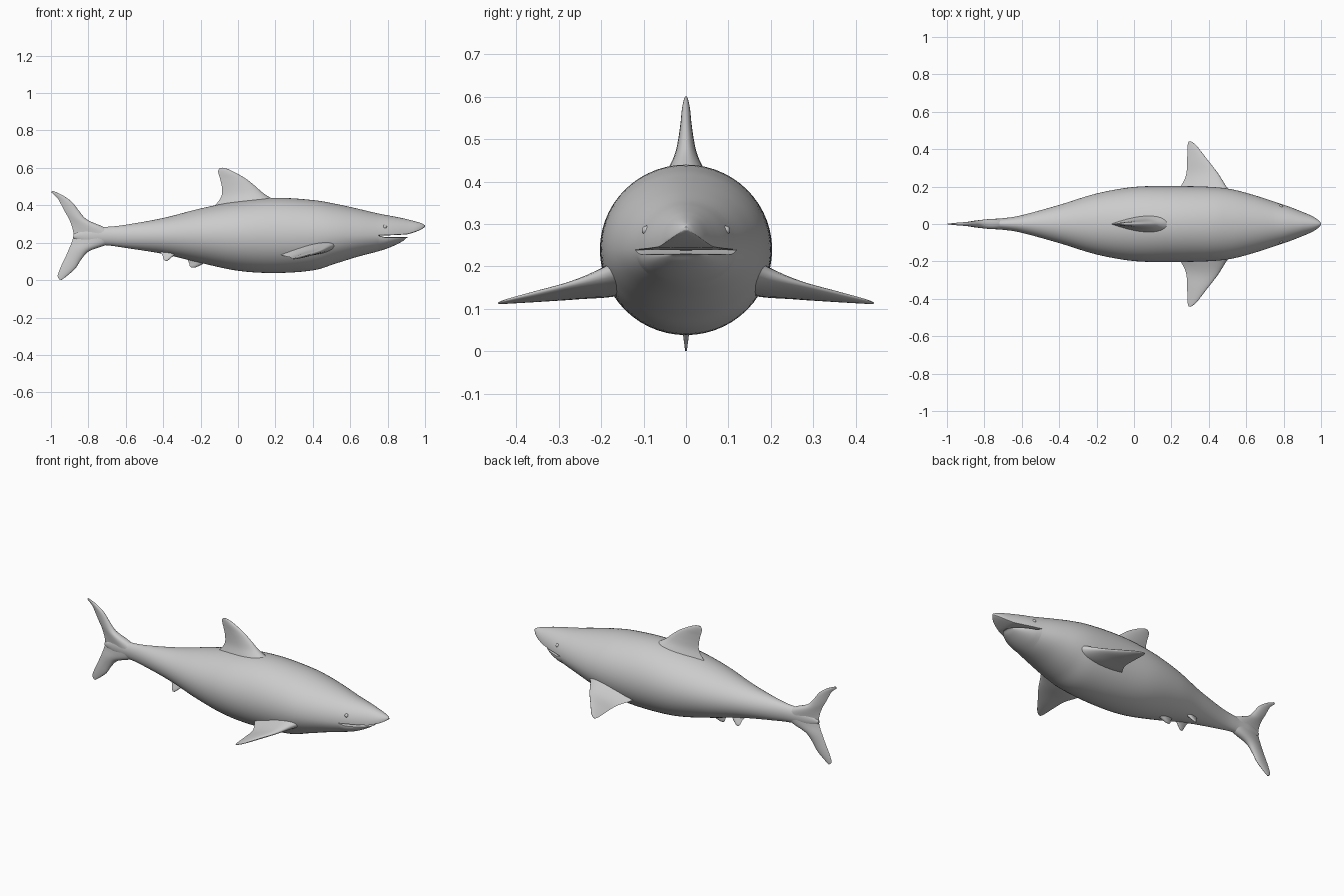
import bpy, bmesh
from math import sin, cos, pi, radians, sqrt
from mathutils import Vector


def spline(rows, steps=6):
    """Smooth (Catmull-Rom) rows of numbers that pass through every given row."""
    ext = [rows[0]] + list(rows) + [rows[-1]]
    out = []
    for i in range(1, len(ext) - 2):
        for s in range(steps):
            t = s / steps
            out.append([0.5 * (2 * b + (c - a) * t + (2 * a - 5 * b + 4 * c - d) * t * t
                               + (3 * b - a - 3 * c + d) * t ** 3)
                        for a, b, c, d in zip(*ext[i - 1:i + 3])])
    out.append(list(rows[-1]))
    return out


def loft(name, rings, cap_start=True, cap_end=True, angle=50):
    bm = bmesh.new()
    vr = [[bm.verts.new(p) for p in r] for r in rings]
    n = len(vr[0])
    for a, b in zip(vr, vr[1:]):
        for i in range(n):
            j = (i + 1) % n
            bm.faces.new((a[i], a[j], b[j], b[i]))
    if cap_start:
        bm.faces.new(vr[0])
    if cap_end:
        bm.faces.new(vr[-1])
    bmesh.ops.recalc_face_normals(bm, faces=bm.faces)
    me = bpy.data.meshes.new(name)
    bm.to_mesh(me)
    bm.free()
    ob = bpy.data.objects.new(name, me)
    bpy.context.collection.objects.link(ob)
    smooth(ob, angle)
    return ob


def smooth(ob, angle):
    bpy.ops.object.select_all(action='DESELECT')
    ob.select_set(True)
    bpy.context.view_layer.objects.active = ob
    bpy.ops.object.shade_smooth_by_angle(angle=radians(angle))


def oval(x, top, bot, w, mid, n=56):
    """Cross-section from two half ellipses joined at the widest height."""
    pts = []
    for i in range(n):
        a = 2 * pi * i / n
        s = sin(a)
        pts.append((x, w * cos(a), mid + s * ((top - mid) if s > 0 else (mid - bot))))
    return pts


def fin(name, rows, normal, side=1, n=28):
    """Rows: leading edge x,y,z, trailing edge x,y,z, half thickness."""
    rings = []
    nrm = Vector(normal).normalized()
    for r in spline(rows, 5):
        lead, trail, h = Vector(r[0:3]), Vector(r[3:6]), r[6]
        ring = []
        for i in range(n):
            a = 2 * pi * i / n
            t = (1 - cos(a)) / 2
            off = h * 2.6 * sqrt(max(t, 0)) * (1 - t) * (1 if a < pi else -1)
            p = lead.lerp(trail, t) + nrm * off
            ring.append((p.x, p.y * side, p.z))
        rings.append(ring)
    return loft(name, rings, angle=60)


# Body profile: x, top, bottom, half width, widest height
profile = [
    (-0.88, .245, .225, .006, .235), (-0.80, .283, .190, .024, .237),
    (-0.70, .285, .186, .031, .237), (-0.60, .296, .172, .047, .236),
    (-0.40, .332, .140, .102, .237), (-0.20, .383, .092, .163, .240),
    (0.00, .422, .050, .198, .240), (0.20, .440, .038, .203, .240),
    (0.40, .428, .052, .199, .240), (0.52, .408, .088, .186, .240),
    (0.64, .382, .125, .155, .240), (0.75, .356, .154, .119, .240),
    (0.82, .343, .178, .096, .242), (0.88, .331, .208, .073, .245),
    (0.91, .324, .231, .061, .248), (0.955, .312, .245, .041, .262),
    (0.985, .302, .265, .021, .276), (1.00, .293, .284, .004, .287)]
secs = spline(profile)

# Body up to the mouth corner, then snout above and jaw below the mouth
loft("body", [oval(*s) for s in secs if s[0] < .7501], cap_end=False)
loft("snout", [oval(x, t, m - .002, w, m) for x, t, b, w, m in secs if x > .7499],
     cap_start=False)
jaw = []
for x, t, b, w, m in secs:
    if .7499 < x < .9101:
        lip = .240 - min(.010, (x - .75) * .3)
        k = sqrt(max(0.02, 1 - ((x - .75) / .161) ** 4))
        jaw.append(oval(x, lip, min(b, lip - .002), w * (.55 + .45 * k) * (.35 + .65 * k), lip - .002))
loft("lower_jaw", jaw, cap_start=False)

# Dorsal fin with a flared root
fin("dorsal_fin", [
    (.24, 0, .395, -.15, 0, .375, .062), (.19, 0, .430, -.115, 0, .408, .046),
    (.135, 0, .465, -.088, 0, .450, .028), (.095, 0, .500, -.085, 0, .490, .019),
    (.045, 0, .540, -.094, 0, .535, .013), (-.005, 0, .570, -.103, 0, .565, .010),
    (-.050, 0, .592, -.106, 0, .585, .006), (-.080, 0, .601, -.098, 0, .598, .002)], (0, 1, 0))

# Tail fin, from lower tip to upper tip
fin("tail_fin", [
    (-.945, 0, .000, -.957, 0, .005, .002), (-.915, 0, .022, -.964, 0, .025, .005),
    (-.870, 0, .062, -.948, 0, .070, .010), (-.838, 0, .110, -.924, 0, .120, .014),
    (-.795, 0, .155, -.900, 0, .175, .020), (-.700, 0, .192, -.885, 0, .215, .026),
    (-.660, 0, .237, -.880, 0, .250, .027), (-.710, 0, .280, -.889, 0, .290, .026),
    (-.805, 0, .322, -.905, 0, .330, .018), (-.850, 0, .370, -.925, 0, .365, .013),
    (-.885, 0, .415, -.946, 0, .405, .010), (-.935, 0, .452, -.965, 0, .438, .007),
    (-.990, 0, .478, -.999, 0, .470, .002)], (0, 1, 0))

# Paired fins and eyes
for label, side in (("left", 1), ("right", -1)):
    fin("pectoral_fin_" + label, [
        (.570, .12, .205, .190, .12, .150, .045), (.505, .185, .182, .245, .195, .130, .030),
        (.450, .27, .158, .278, .26, .122, .015), (.388, .35, .138, .284, .34, .117, .010),
        (.333, .42, .121, .286, .415, .113, .005), (.302, .443, .114, .291, .44, .112, .002)],
        (0, .25, 1), side)
    fin("pelvic_fin_" + label, [
        (-.300, .030, .170, -.425, .030, .160, .016), (-.335, .045, .140, -.405, .045, .135, .010),
        (-.362, .056, .116, -.398, .056, .113, .006), (-.378, .060, .103, -.390, .060, .102, .002)],
        (0, 1, .5), side)
    bpy.ops.mesh.primitive_uv_sphere_add(segments=20, ring_count=12, radius=.011,
                                         location=(.785, side * .093, .285))
    eye = bpy.context.object
    eye.name = "eye_" + label
    smooth(eye, 60)

# Small belly fin
fin("belly_fin", [
    (-.150, 0, .110, -.275, 0, .120, .022), (-.185, 0, .088, -.262, 0, .092, .014),
    (-.212, 0, .074, -.258, 0, .076, .008), (-.232, 0, .066, -.250, 0, .068, .002)], (0, 1, 0))
